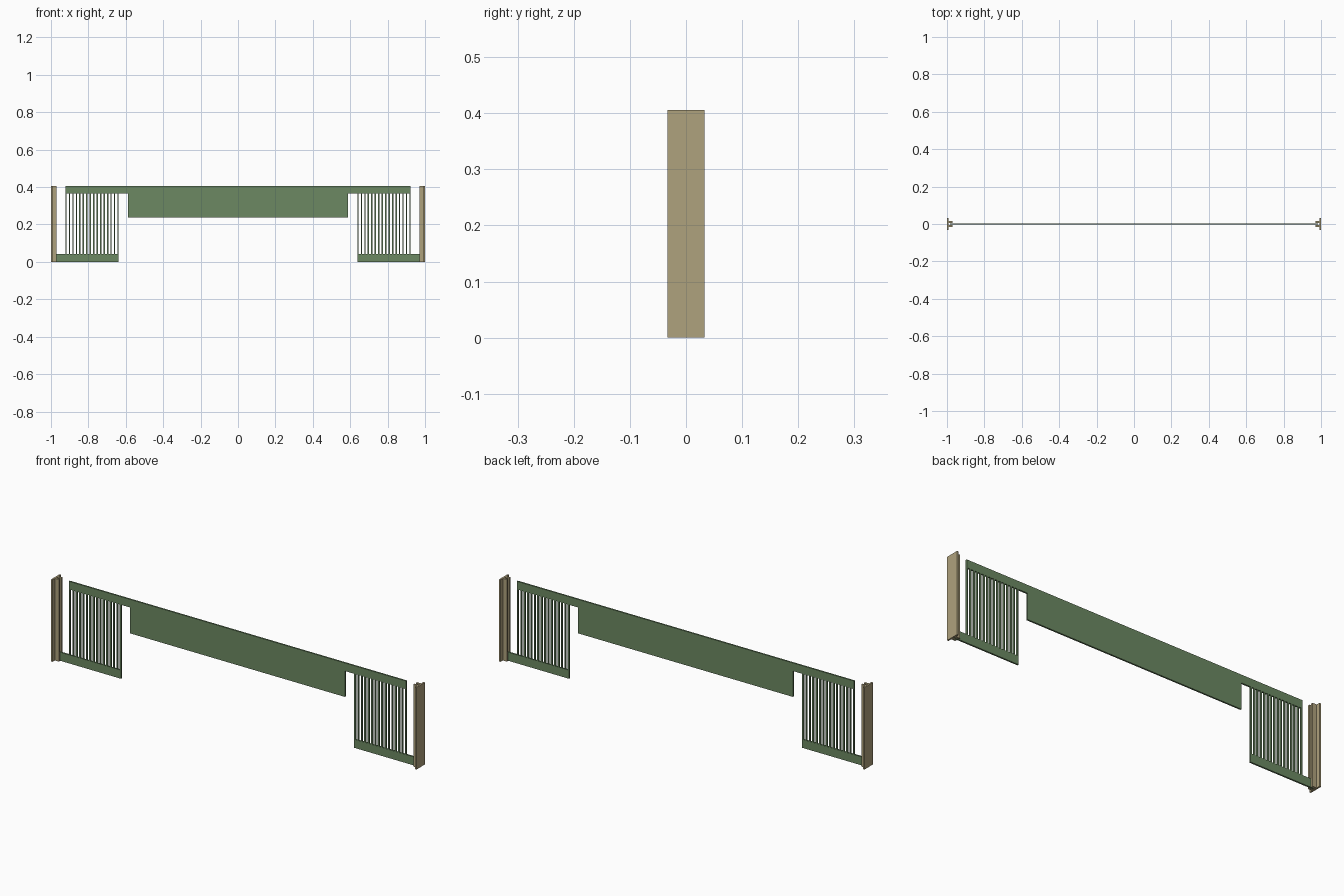
import bpy
import bmesh

if "Cube" in bpy.data.objects:
    bpy.data.objects.remove(bpy.data.objects["Cube"])


def material(name, color):
    m = bpy.data.materials.new(name)
    m.diffuse_color = (*color, 1)
    m.use_nodes = True
    m.node_tree.nodes["Principled BSDF"].inputs["Base Color"].default_value = m.diffuse_color
    return m


green = material("gate green", (0.150, 0.250, 0.122))
tan = material("post tan", (0.43, 0.36, 0.205))

H = 0.406     # overall height
T = 0.004     # half thickness of the gate


def boxes(name, mat, spans):
    """One object from boxes given as (x0, x1, y0, y1, z0, z1)."""
    bm = bmesh.new()
    for x0, x1, y0, y1, z0, z1 in spans:
        x0, x1 = min(x0, x1), max(x0, x1)
        for v in bmesh.ops.create_cube(bm, size=1)["verts"]:
            v.co = (x1 if v.co.x > 0 else x0,
                    y1 if v.co.y > 0 else y0,
                    z1 if v.co.z > 0 else z0)
    mesh = bpy.data.meshes.new(name)
    bm.to_mesh(mesh)
    bm.free()
    mesh.materials.append(mat)
    ob = bpy.data.objects.new(name, mesh)
    bpy.context.collection.objects.link(ob)
    return ob


# Top rail with the wide solid panel hanging below it
boxes("top_rail", green, [(-0.923, 0.923, -T, T, 0.366, H)])
boxes("centre_panel", green, [(-0.588, 0.588, -T, T, 0.238, 0.366)])

BARS, BAR_W = 16, 0.007
for side, s in (("left", -1), ("right", 1)):
    # Bottom rail runs into the slot of the post
    boxes(side + "_bottom_rail", green, [(s * 0.638, s * 0.985, -T, T, 0, 0.042)])

    # Evenly spaced upright bars
    step = (0.923 - 0.638 - BAR_W) / (BARS - 1)
    starts = [0.638 + i * step for i in range(BARS)]
    boxes(side + "_bars", green,
          [(s * x, s * (x + BAR_W), -T, T, 0.042, 0.366) for x in starts])

    # Post: wide outer plate with two guide strips forming a slot
    boxes(side + "_post_plate", tan, [(s * 0.992, s, -0.033, 0.033, 0, H)])
    boxes(side + "_post_guides", tan,
          [(s * 0.970, s * 0.992, y, y + 0.010, 0, H) for y in (-0.015, 0.005)])
